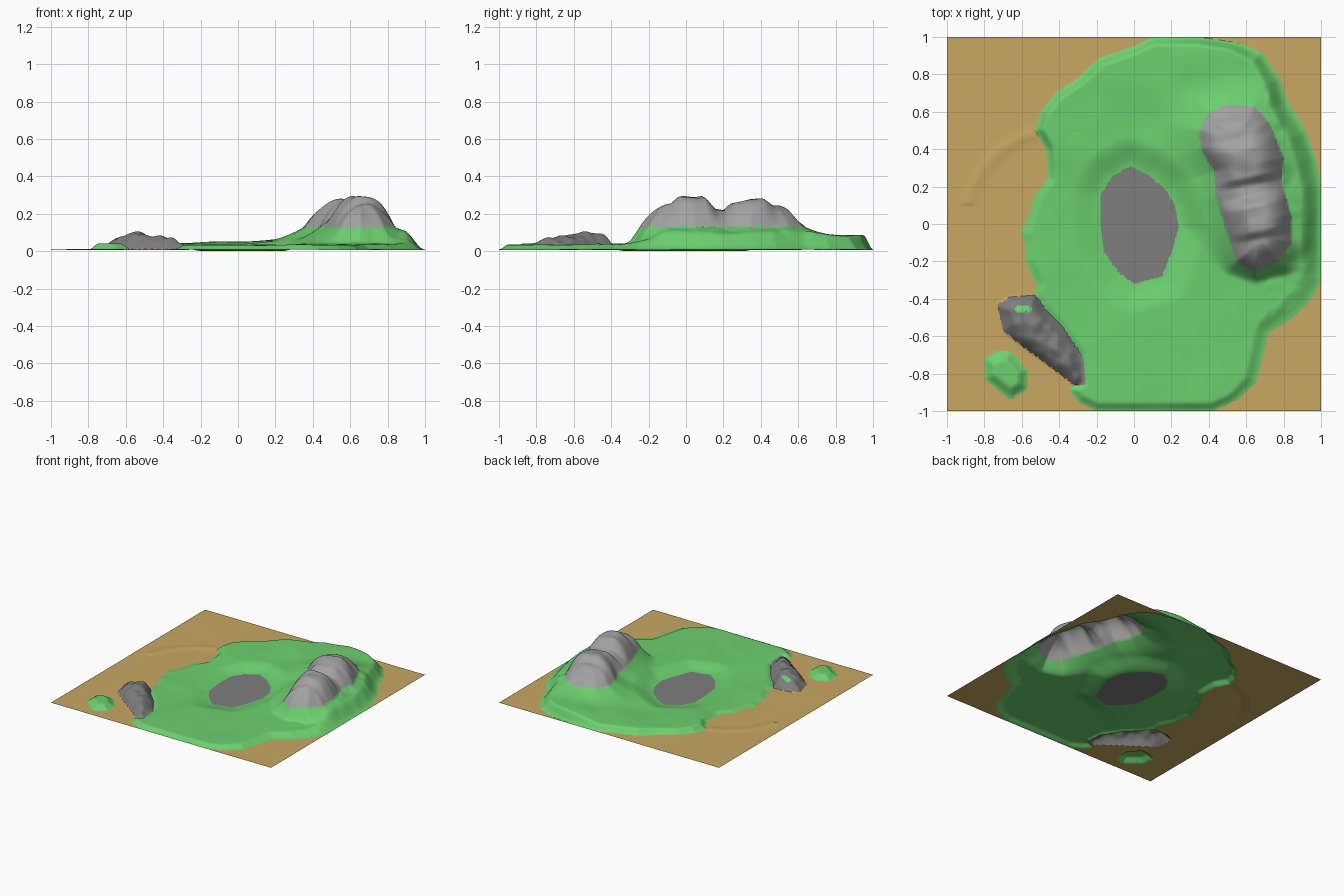
import bpy
import math
from mathutils import noise, Vector

if "Cube" in bpy.data.objects:
    bpy.data.objects.remove(bpy.data.objects["Cube"])

N = 220                 # grid cells per side
CELL = 2.0 / N

# Outlines read in plan view
COAST = [(.1, 1), (.35, 1), (.55, .97), (.68, .92), (.78, .78), (.82, .65), (.92, .5), (.97, .35),
         (1, .2), (1, -.3), (.95, -.4), (.85, -.5), (.72, -.58), (.69, -.7), (.65, -.85), (.55, -.94),
         (.42, -1), (-.2, -1), (-.3, -.95), (-.35, -.88), (-.29, -.84), (-.3, -.7), (-.4, -.55),
         (-.5, -.45), (-.53, -.38), (-.52, -.32), (-.58, -.2), (-.58, -.1), (-.61, -.05), (-.57, .02),
         (-.53, .15), (-.46, .25), (-.47, .4), (-.53, .5), (-.5, .6), (-.42, .7), (-.3, .78),
         (-.18, .89), (0, .95)]
LAKE = [(-.18, .15), (-.12, .25), (-.02, .31), (.08, .26), (.17, .18), (.22, .1), (.24, -.02),
        (.2, -.15), (.15, -.28), (0, -.32), (-.08, -.26), (-.16, -.15), (-.18, 0)]
MOUNTAIN = [(.35, .5), (.4, .6), (.5, .64), (.64, .63), (.72, .55), (.8, .35), (.79, .22), (.84, .05),
            (.84, -.1), (.78, -.2), (.65, -.25), (.55, -.2), (.5, -.05), (.44, .15), (.43, .28), (.36, .4)]
CRAG = [(-.73, -.43), (-.66, -.39), (-.53, -.38), (-.47, -.46), (-.38, -.55), (-.27, -.72), (-.26, -.86),
        (-.32, -.86), (-.45, -.76), (-.6, -.65), (-.7, -.57)]
ISLET = [(-.8, -.72), (-.73, -.68), (-.66, -.68), (-.57, -.78), (-.57, -.88), (-.66, -.94), (-.8, -.83)]

# Ground level anchors (x, y, z) and ridge silhouettes
GROUND = [(-.5, 0, .022), (-.4, .6, .045), (0, .85, .055), (.45, .87, .09), (.85, .5, .085), (.92, 0, .085),
          (.8, -.4, .04), (.2, -.9, .035), (.55, -.8, .035), (.3, -.5, .036), (0, .55, .04), (-.3, 0, .024),
          (.3, .2, .048), (-.3, -.3, .022), (.3, .6, .065), (.6, .75, .085)]
RIDGE = [(-.1, .255), (-.04, .292), (.08, .292), (.16, .225), (.2, .222), (.26, .26), (.4, .287),
         (.48, .243), (.55, .24), (.62, .2)]
CRAG_RIDGE = [(-.7, .06), (-.62, .08), (-.54, .103), (-.45, .08), (-.36, .075), (-.26, .04)]


def clamp(v):
    return max(0.0, min(1.0, v))


def ease(v):
    v = clamp(v)
    return v * v * (3 - 2 * v)


def dome(v):
    return 1 - (1 - clamp(v)) ** 2


def lookup(table, t):
    if t <= table[0][0]:
        return table[0][1]
    for (a, u), (b, v) in zip(table, table[1:]):
        if t <= b:
            return u + (v - u) * ease((t - a) / (b - a))
    return table[-1][1]


def outline(poly):
    """Return a function giving signed distance (inside positive) and nearest point."""
    edges = [(a[0], a[1], b[0] - a[0], b[1] - a[1]) for a, b in zip(poly, poly[1:] + poly[:1])]
    edges = [(ax, ay, dx, dy, dx * dx + dy * dy) for ax, ay, dx, dy in edges]
    xs, ys = [p[0] for p in poly], [p[1] for p in poly]
    box = (min(xs) - .25, max(xs) + .25, min(ys) - .25, max(ys) + .25)

    def query(x, y):
        if not (box[0] < x < box[1] and box[2] < y < box[3]):
            return -1.0, (x, y)
        best, near, inside = 9.0, (x, y), False
        for ax, ay, dx, dy, l2 in edges:
            px, py = x - ax, y - ay
            t = (px * dx + py * dy) / l2
            t = 0 if t < 0 else 1 if t > 1 else t
            d = (px - t * dx) ** 2 + (py - t * dy) ** 2
            if d < best:
                best, near = d, (ax + t * dx, ay + t * dy)
            if (ay > y) != (ay + dy > y) and x < ax + dx * (y - ay) / dy:
                inside = not inside
        d = math.sqrt(best)
        return (d if inside else -d), near
    return query


coast, lake, mountain, crag, islet = map(outline, (COAST, LAKE, MOUNTAIN, CRAG, ISLET))


def ground(x, y):
    total = weight = 0.0
    for gx, gy, gz in GROUND:
        w = 1 / ((x - gx) ** 2 + (y - gy) ** 2 + .004) ** 1.5
        total += w * gz
        weight += w
    return total / weight


def rough(x, y, scale):
    return noise.noise(Vector((x * scale, y * scale, 1.7)))


def height(x, y):
    # Sand with a faint curved dune
    r = math.hypot(x + .4, y - .0)
    z = .010 + .001 * rough(x, y, 4)
    if x < -.4 and y > .1:
        z += .005 * math.exp(-((r - .5) / .035) ** 2)
    # Grass plateau, lake basin and mountain
    s = coast(x, y)[0]
    if s > 0:
        g = ground(x, y) + .003 * rough(x, y, 6)
        d = lake(x, y)[0]
        if d > -.2:
            g = .002 if d >= 0 else .002 + (g - .002) * ease((-d + .01) / .17)
        m = mountain(x, y)[0]
        if m > 0:
            top = lookup(RIDGE, y - .2 * (x - .62))
            g = .13 + (top - .13) * dome(m / .15) + .010 * rough(x, y, 11) * clamp(m / .05)
        elif m > -.25:
            width = .08 + .14 * clamp((y + .3) / .3)
            g += max(0, .13 - g) * clamp(1 + m / width) ** 2
            if x > .7:
                g += .007 * rough(x, y, 16)
        z = .011 + (g - .011) * ease(s / (.05 + .06 * clamp((x - .5) / .3)))
    # Shore crag
    c = crag(x, y)[0]
    if c > 0:
        z = max(z, .013 + (lookup(CRAG_RIDGE, x) - .013) * dome(c / .09) + .012 * rough(x, y, 18) * clamp(c / .04))
    # Islet
    i = islet(x, y)[0]
    if i > 0:
        z = max(z, .011 + .033 * ease(i / .06))
    return z


def region(x, y):
    if islet(x, y)[0] > 0:
        return "islet"
    if crag(x, y)[0] > 0:
        tuft = ((x + .59) / .07) ** 2 + ((y + .455) / .018) ** 2 + rough(x, y, 30)
        return "grass_island" if tuft < .8 else "shore_crag"
    if coast(x, y)[0] < 0:
        return "sand_flat"
    if lake(x, y)[0] > 0:
        return "lake"
    if mountain(x, y)[0] > .012 * rough(x, y, 40):
        return "mountain"
    return "grass_island"


# Grid points, pulled onto the outlines so that the colour borders are clean
points = []
for j in range(N + 1):
    for i in range(N + 1):
        x, y = -1 + i * CELL, -1 + j * CELL
        if 0 < i < N and 0 < j < N:
            for query in (islet, crag, lake, coast):
                d, near = query(x, y)
                if abs(d) < CELL * .5:
                    x, y = near
                    break
        points.append((x, y, height(x, y)))

low = min(p[2] for p in points)
points = [(x, y, z - low) for x, y, z in points]

# Sort the cells into parts
parts = {}
for j in range(N):
    for i in range(N):
        a = j * (N + 1) + i
        quad = (a, a + 1, a + N + 2, a + N + 1)
        cx = sum(points[k][0] for k in quad) / 4
        cy = sum(points[k][1] for k in quad) / 4
        parts.setdefault(region(cx, cy), []).append(quad)


def material(name, color):
    mat = bpy.data.materials.new(name)
    mat.diffuse_color = (*color, 1)
    mat.use_nodes = True
    mat.node_tree.nodes["Principled BSDF"].inputs["Base Color"].default_value = mat.diffuse_color
    return mat


sand = material("sand", (.58, .39, .12))
grass = material("grass", (.15, .63, .16))
dark = material("dark_stone", (.21, .21, .21))
pale = material("pale_stone", (.36, .36, .36))
LOOK = {"sand_flat": sand, "grass_island": grass, "islet": grass,
        "lake": dark, "shore_crag": dark, "mountain": pale}

# One smooth sheet per part
for name, quads in parts.items():
    used = sorted({k for q in quads for k in q})
    index = {k: n for n, k in enumerate(used)}
    mesh = bpy.data.meshes.new(name)
    mesh.from_pydata([points[k] for k in used], [], [[index[k] for k in q] for q in quads])
    mesh.materials.append(LOOK[name])
    mesh.polygons.foreach_set("use_smooth", [True] * len(mesh.polygons))
    mesh.update()
    bpy.context.collection.objects.link(bpy.data.objects.new(name, mesh))
